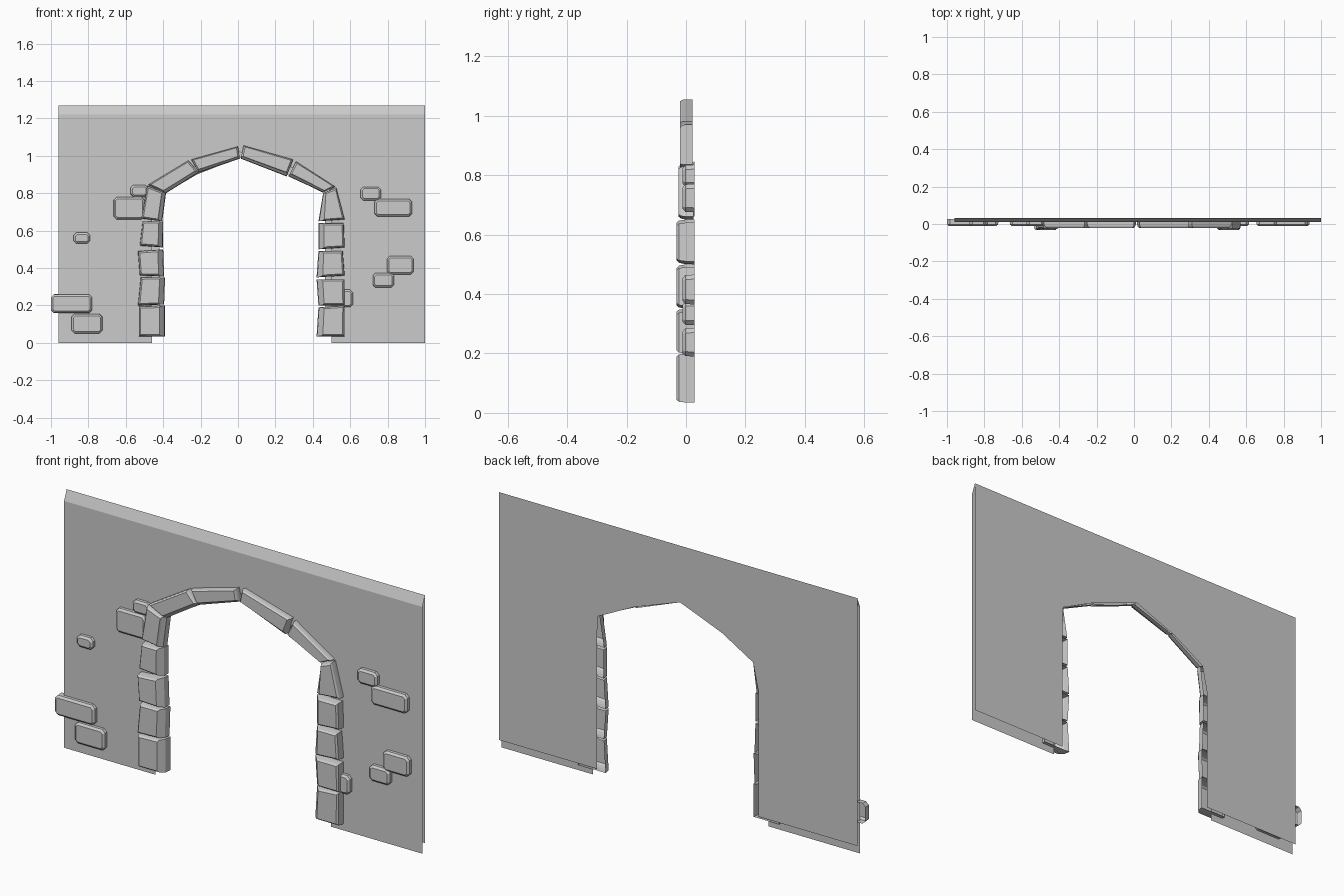
import bpy, bmesh
from mathutils import Vector

if "Cube" in bpy.data.objects:
    bpy.data.objects.remove(bpy.data.objects["Cube"])


def finish(bm, name):
    mesh = bpy.data.meshes.new(name)
    bm.to_mesh(mesh)
    bm.free()
    obj = bpy.data.objects.new(name, mesh)
    bpy.context.collection.objects.link(obj)
    return obj


def loft(bm, rings):
    """Join (y, [(x, z)...]) rings from back to front; cap the front, leave the back open."""
    loops = [[bm.verts.new((x, y, z)) for x, z in pts] for y, pts in rings]
    for a, b in zip(loops, loops[1:]):
        n = len(a)
        for i in range(n):
            j = (i + 1) % n
            bm.faces.new((a[i], a[j], b[j], b[i]))
    bm.faces.new(loops[-1])


def sheet(bm, pts, y, facing):
    f = bm.faces.new([bm.verts.new((x, y, z)) for x, z in pts])
    f.normal_update()
    if f.normal.y * facing < 0:
        f.normal_flip()


# Wall: front and back sheets with arched openings, joined only by a sloped top strip
L, R, FRONT, BACK = -0.96, 1.0, 0.012, 0.033
bm = bmesh.new()
front_arch = [(-.46, 0), (-.46, .66), (-.43, .82), (-.23, .94), (.01, 1.02),
              (.28, .94), (.49, .82), (.50, .66), (.50, 0)]
back_arch = [(-.42, .045), (-.42, .66), (-.39, .80), (-.22, .90), (.01, .99),
             (.26, .90), (.46, .80), (.465, .66), (.465, .045)]
sheet(bm, [(L, 1.22), (L, 0)] + front_arch + [(R, 0), (R, 1.22)], FRONT, -1)
sheet(bm, [(L, 1.27), (L, .045)] + back_arch + [(R, .045), (R, 1.27)], BACK, 1)
bm.faces.new([bm.verts.new(c) for c in ((L, FRONT, 1.22), (R, FRONT, 1.22),
                                        (R, BACK, 1.27), (L, BACK, 1.27))])
bmesh.ops.remove_doubles(bm, verts=bm.verts[:], dist=1e-4)
finish(bm, "wall")

# Arch stones, left foot to right foot: outer start, inner start, inner end, outer end
stones = [
    (-.53, .035, -.39, .035, -.39, .20, -.53, .195),
    (-.535, .20, -.395, .205, -.39, .35, -.52, .35),
    (-.525, .36, -.395, .355, -.40, .50, -.535, .49),
    (-.525, .52, -.40, .51, -.40, .65, -.51, .65),
    (-.515, .665, -.405, .65, -.385, .80, -.485, .84),
    (-.48, .845, -.385, .80, -.21, .91, -.265, .975),
    (-.25, .98, -.21, .91, .01, .985, 0, 1.05),
    (.03, 1.055, .015, .985, .26, .89, .295, .98),
    (.31, .97, .27, .89, .455, .805, .52, .835),
    (.525, .83, .455, .80, .43, .65, .57, .66),
    (.565, .64, .43, .64, .43, .50, .57, .51),
    (.56, .49, .43, .49, .42, .35, .57, .36),
    (.57, .34, .42, .34, .43, .20, .57, .20),
    (.57, .20, .43, .19, .42, .035, .57, .035),
]


def arch_ring(q, u0, u1, margin):
    o0, i0, i1, o1 = (Vector(q[k:k + 2]) for k in (0, 2, 4, 6))
    v = margin / (o1 - o0).length

    def at(u, t):
        return tuple(o0.lerp(i0, u).lerp(o1.lerp(i1, u), t))
    return [at(u0, v), at(u1, v), at(u1, 1 - v), at(u0, 1 - v)]


for n, q in enumerate(stones):
    top = 4 < n < 9
    y0, y1 = (-.021, .022) if top else (-.026, .026) if n in (4, 9) else (-.032, .029)
    bm = bmesh.new()
    loft(bm, [(y1, arch_ring(q, 0, 1, 0)),
              (-.002, arch_ring(q, 0, .97, 0)),
              (y0 + .008, arch_ring(q, .015, .83, .003)),
              (y0, arch_ring(q, .07, .78, .010))])
    finish(bm, "arch_stone")

# Loose bricks set in the wall: left, bottom, right, top
bricks = [
    (-.575, .78, -.48, .845), (-.665, .66, -.50, .78), (-.88, .53, -.79, .59),
    (-1.0, .16, -.78, .26), (-.89, .05, -.725, .155), (.655, .76, .765, .835),
    (.73, .675, .93, .77), (.795, .365, .94, .465), (.72, .295, .835, .375),
    (.54, .19, .615, .285),
]


def brick_ring(b, inset, cut):
    x0, z0, x1, z1 = b[0] + inset, b[1] + inset, b[2] - inset, b[3] - inset
    return [(x0 + cut, z0), (x1 - cut, z0), (x1, z0 + cut), (x1, z1 - cut),
            (x1 - cut, z1), (x0 + cut, z1), (x0, z1 - cut), (x0, z0 + cut)]


for b in bricks:
    bm = bmesh.new()
    loft(bm, [(.028, brick_ring(b, 0, .015)),
              (-.002, brick_ring(b, .001, .015)),
              (-.011, brick_ring(b, .011, .009))])
    finish(bm, "loose_brick")
